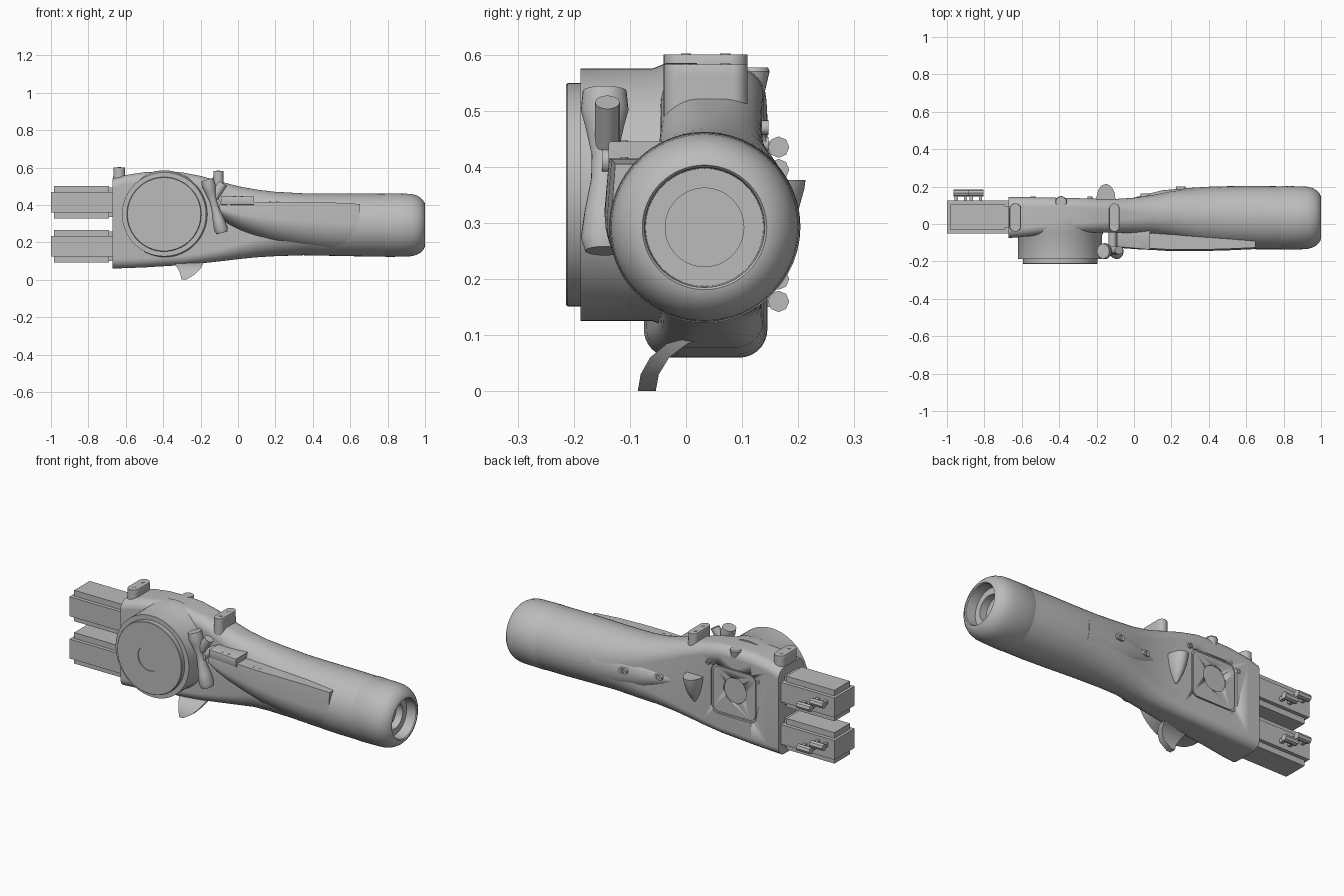
import bpy, bmesh
from math import sin, cos, pi, radians
from mathutils import Vector

if "Cube" in bpy.data.objects:
    bpy.data.objects.remove(bpy.data.objects["Cube"])


def material(name, v):
    m = bpy.data.materials.new(name)
    m.use_nodes = True
    m.diffuse_color = (v, v, v, 1)
    m.node_tree.nodes["Principled BSDF"].inputs["Base Color"].default_value = (v, v, v, 1)
    return m


GREY = material("plain grey", 0.5)


def rect(u0, u1, v0, v1, r, n=8):
    """Rounded rectangle outline."""
    r = min(r, (u1 - u0) / 2, (v1 - v0) / 2)
    corners = [(u1 - r, v1 - r), (u0 + r, v1 - r), (u0 + r, v0 + r), (u1 - r, v0 + r)]
    return [(cu + r * cos((k + i / n) * pi / 2), cv + r * sin((k + i / n) * pi / 2))
            for k, (cu, cv) in enumerate(corners) for i in range(n + 1)]


def oval(cu, cv, ru, rv=None, n=48):
    rv = ru if rv is None else rv
    return [(cu + ru * cos(2 * pi * i / n), cv + rv * sin(2 * pi * i / n)) for i in range(n)]


def place(axis, t, outline):
    order = {"x": lambda u, v: (t, u, v), "y": lambda u, v: (u, t, v), "z": lambda u, v: (u, v, t)}
    return [Vector(order[axis](u, v)) for u, v in outline]


def loft(name, rings, angle=35):
    """Skin a closed solid through rings with equal point counts."""
    bm = bmesh.new()
    loops = [[bm.verts.new(p) for p in ring] for ring in rings]
    n = len(loops[0])
    for a, b in zip(loops, loops[1:]):
        for i in range(n):
            bm.faces.new((a[i], a[(i + 1) % n], b[(i + 1) % n], b[i]))
    bm.faces.new(loops[0][::-1])
    bm.faces.new(loops[-1])
    bmesh.ops.remove_doubles(bm, verts=bm.verts, dist=1e-5)
    bmesh.ops.recalc_face_normals(bm, faces=bm.faces)
    mesh = bpy.data.meshes.new(name)
    bm.to_mesh(mesh)
    bm.free()
    mesh.materials.append(GREY)
    mesh.shade_smooth()
    mesh.set_sharp_from_angle(angle=radians(angle))
    ob = bpy.data.objects.new(name, mesh)
    bpy.context.scene.collection.objects.link(ob)
    return ob


def prism(name, axis, t0, t1, outline):
    return loft(name, [place(axis, t, outline) for t in (t0, t1)])


def lathe(name, axis, cu, cv, profile, n=48):
    return loft(name, [place(axis, t, oval(cu, cv, r, n=n)) for t, r in profile])


def cut(target, cutter):
    mod = target.modifiers.new("cut", "BOOLEAN")
    mod.operation, mod.solver, mod.object = "DIFFERENCE", "EXACT", cutter
    bpy.context.view_layer.objects.active = target
    bpy.ops.object.modifier_apply(modifier=mod.name)
    bpy.data.objects.remove(cutter)


# Main body: boxy housing flowing into a round tube (x, y0, y1, z0, z1, corner)
BODY = [(-.67, -.075, .145, .06, .54, .05), (-.6, -.07, .144, .062, .56, .05),
        (-.5, -.058, .142, .066, .575, .05), (-.4, -.05, .14, .072, .578, .05),
        (-.3, -.046, .138, .078, .574, .05), (-.2, -.045, .135, .087, .555, .055),
        (-.1, -.045, .134, .098, .527, .065), (0, -.05, .14, .11, .5, .08),
        (.1, -.055, .155, .12, .482, .1), (.2, -.075, .175, .126, .47, .12),
        (.35, -.11, .193, .131, .462, .15), (.5, -.128, .202, .128, .461, .165),
        (.65, -.135, .204, .125, .461, .17), (.8, -.135, .201, .124, .46, .17)]
body = loft("main_body", [place("x", s[0], rect(*s[1:], n=12)) for s in BODY])

# Recessed access panel on the back
cut(body, prism("panel_cutter", "y", .128, .25, rect(-.53, -.25, .2, .47, .04)))
panel = prism("back_panel", "y", .1, .135, rect(-.52, -.26, .21, .46, .035))
cut(panel, prism("panel_hole_cutter", "y", .128, .25, oval(-.395, .35, .07)))
for x, z in ((-.235, .47), (-.54, .44)):
    lathe("panel_screw", "y", x, z, [(.12, .013), (.147, .013), (.147, .007), (.141, .007)], 16)

# Tube end cap with stepped bore
lathe("end_cap", "x", .033, .292,
      [(.78, .165), (.79, .17), (.9, .168), (.93, .166), (.955, .159), (.975, .148), (.99, .133),
       (.998, .119), (1, .111), (.995, .107), (.94, .105), (.94, .07), (.9, .07)], 64)


# Front side shell with a flat stepped ledge
def shell_ring(x, y0, zb, zt):
    zc = zt - .4 * (zt - zb)
    arc = [(.02 + (y0 - .02) * cos(i * pi / 24), zc - (zc - zb) * sin(i * pi / 24)) for i in range(13)]
    return place("x", x, [(.02, zt), (y0 + .008, zt)] + arc)


SHELL = [(-.1, -.122, .33, .415), (-.05, -.13, .29, .415), (.02, -.135, .252, .415),
         (.1, -.139, .222, .415), (.2, -.145, .19, .415), (.35, -.145, .16, .415),
         (.5, -.141, .14, .413), (.65, -.134, .14, .405)]
loft("side_shell", [shell_ring(*s) for s in SHELL])
loft("ledge_step", [place("x", x, rect(y, .02, .4, .445, .004, 2))
                    for x, y in ((-.09, -.122), (.085, -.138))])
for x, z in ((-.02, .445), (.02, .445), (.17, .415), (.21, .415)):
    lathe("ledge_screw", "z", x, -.11, [(z - .02, .007), (z + .002, .007)], 12)

# Rear swelling and small ports
loft("rear_swelling", [place("x", x, oval(y, z, ry, rz)) for x, y, z, ry, rz in
                       ((-.04, .1, .31, .03, .02), (.05, .1, .3, .055, .05), (.15, .1, .295, .08, .085),
                        (.28, .09, .292, .102, .125), (.45, .05, .292, .152, .15))])
for x, y in ((.06, .155), (.25, .192)):
    port = prism("rear_port", "y", y - .03, y + .008, rect(x - .025, x + .025, .297, .327, .014, 6))
    cut(port, prism("port_cutter", "y", y, y + .05, oval(x, .312, .009, n=16)))

# Side drum with stepped face
lathe("drum", "y", -.395, .35, [(.02, .235), (-.035, .235), (-.06, .225), (-.188, .225), (-.188, .199),
                               (-.211, .199), (-.214, .196), (-.214, .07), (-.209, .07)], 64)

# Accessory pads along the top
for x, w, zb, zt in ((-.635, .031, .5, .6), (-.105, .027, .47, .582)):
    loft("top_pad", [place("z", z, rect(x - w * s, x + w * s, -.04, .11, .032, 6))
                     for z, s in ((zb, 1.1), (zt - .02, 1), (zt - .003, 1), (zt, .94))])
    for y in (0, .07):
        lathe("pad_screw", "z", x, y, [(zt - .01, .009), (zt + .002, .009)], 12)
lathe("top_knob", "z", -.39, .118, [(.5, .014), (.54, .024), (.57, .031), (.577, .028)], 24)

# Rear cup with flat top
loft("rear_cup", [place("z", z, oval(-.15, .135, .05 * s, .078 * s)) for z, s in
                  ((.23, .1), (.25, .35), (.28, .6), (.32, .83), (.36, .97), (.376, 1))])

# Waisted lever standing beside the drum
a, b = Vector((-.165, -.145, .535)), Vector((-.085, -.145, .25))
d = (b - a).normalized()
side = Vector((0, 1, 0)).cross(d)
loft("lever", [[a.lerp(b, t) + r * (side * cos(k * pi / 12) + Vector((0, 1.15 * sin(k * pi / 12), 0)))
                for k in range(24)]
               for t, r in ((0, .034), (.12, .037), (.22, .03), (.4, .02), (.55, .021), (.75, .031),
                            (.92, .037), (1, .03))])
loft("lever_arm", [[Vector((-.13 + t * .05, -.14 + .022 * cos(k * pi / 8), .44 + t * .075))
                    + Vector((-.022, 0, .012)) * sin(k * pi / 8) for k in range(16)] for t in (0, 1)])
prism("lever_pivot", "y", -.15, .0, oval(-.115, .41, .022, n=24))

# Curved hook plate underneath
HOOK = [(0, -.302, -.278), (.03, -.308, -.228), (.06, -.322, -.2), (.085, -.338, -.186), (.1, -.345, -.18)]
rings = []
for z, x0, x1 in HOOK:
    bow = 1 - (1 - (z / .1) ** 2) ** .5
    y0, y1 = -.086 + .11 * bow, -.054 + .12 * bow
    rings.append(place("z", z, [(x0, y0), (x1, y0), (x1, y1), (x0, y1)]))
loft("hook_plate", rings, 40)


# Paired rear modules with rails and handles
def box(name, x0, x1, y0, y1, z0, z1):
    return prism(name, "x", x0, x1, [(y0, z0), (y1, z0), (y1, z1), (y0, z1)])


for dz in (0, -.235):
    box("module_block", -1, -.66, -.05, .125, .36 + dz, .468 + dz)
    box("module_top_rail", -.985, -.69, -.03, .105, .46 + dz, .5 + dz)
    box("module_bottom_rail", -.985, -.69, -.03, .105, .328 + dz, .37 + dz)
    box("module_collar", -.69, -.66, -.02, .095, .335 + dz, .492 + dz)
    for x, z in ((-.965, .435), (-.885, .395)):
        prism("handle_bar", "x", x, x + .08, oval(.165, z + dz, .019, n=8))
        for lx in (x + .005, x + .055):
            box("handle_leg", lx, lx + .018, .11, .165, z - .01 + dz, z + .01 + dz)
